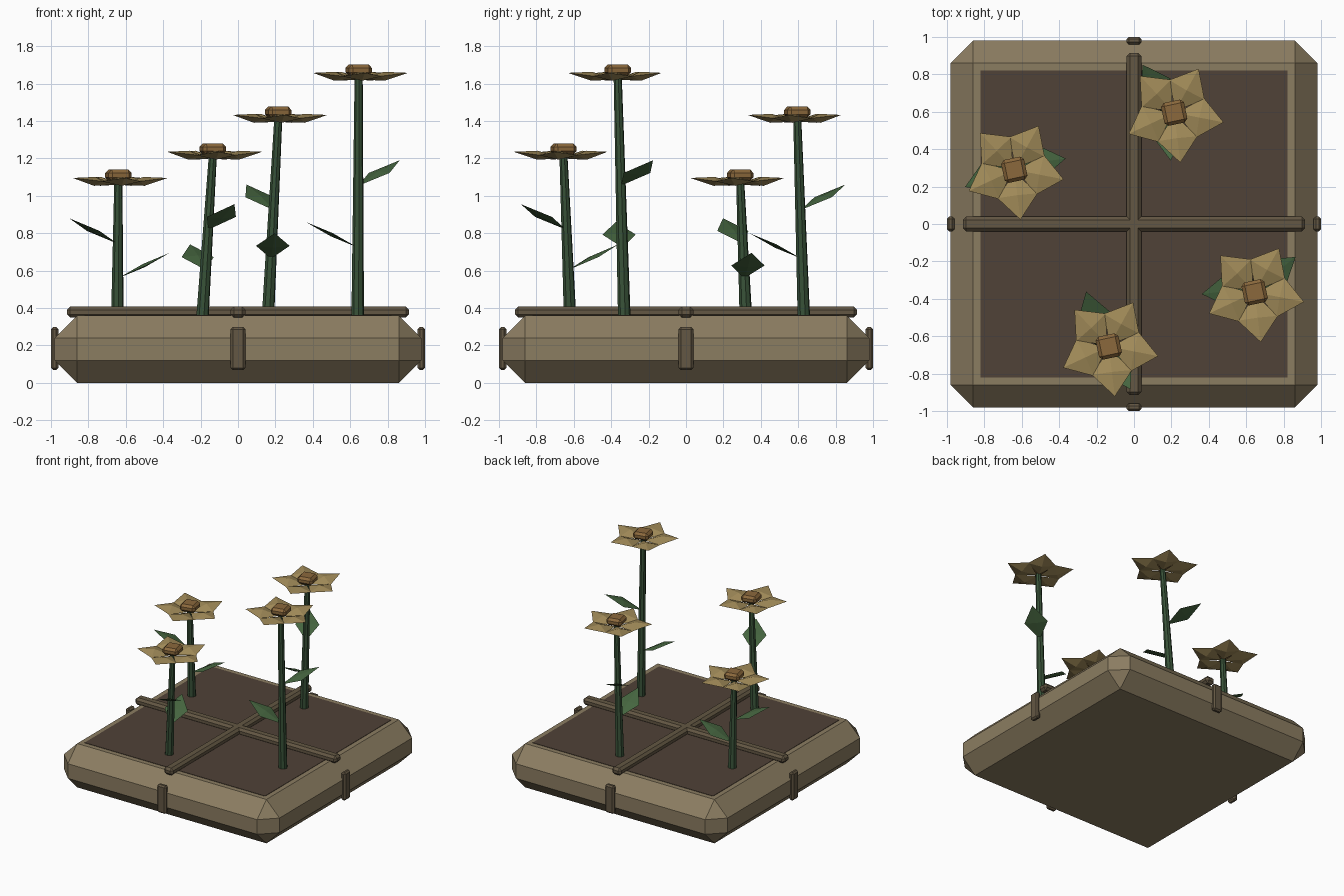
import bpy, bmesh
from math import radians, pi
from mathutils import Matrix, Vector

if "Cube" in bpy.data.objects:
    bpy.data.objects.remove(bpy.data.objects["Cube"])


def material(name, rgb):
    m = bpy.data.materials.new(name)
    m.diffuse_color = (*rgb, 1)
    m.use_nodes = True
    m.node_tree.nodes["Principled BSDF"].inputs["Base Color"].default_value = m.diffuse_color
    return m


WOOD = material("wood", (0.26, 0.205, 0.12))
TRIM = material("trim", (0.125, 0.095, 0.056))
SOIL = material("soil", (0.08, 0.054, 0.038))
STEM = material("stem_green", (0.04, 0.085, 0.04))
LEAF = material("leaf_green", (0.06, 0.13, 0.05))
PETAL = material("petal", (0.36, 0.26, 0.10))
CORE = material("core", (0.26, 0.14, 0.045))


def finish(bm, name, mat):
    bmesh.ops.recalc_face_normals(bm, faces=bm.faces[:])
    me = bpy.data.meshes.new(name)
    bm.to_mesh(me)
    bm.free()
    me.materials.append(mat)
    ob = bpy.data.objects.new(name, me)
    bpy.context.collection.objects.link(ob)
    return ob


def box(name, mat, centre, size, bevel=0.0, turn=0.0):
    bm = bmesh.new()
    bmesh.ops.create_cube(bm, size=1, matrix=Matrix.Diagonal((*size, 1)))
    if bevel:
        bmesh.ops.bevel(bm, geom=bm.edges[:], offset=bevel, segments=1,
                        profile=0.5, affect='EDGES')
    bm.transform(Matrix.Translation(centre) @ Matrix.Rotation(turn, 4, 'Z'))
    return finish(bm, name, mat)


def add_octahedron(bm, matrix):
    verts = [bm.verts.new(matrix @ (Vector(axis) * s))
             for axis in ((1, 0, 0), (0, 1, 0), (0, 0, 1)) for s in (1, -1)]
    for x in verts[:2]:
        for y in verts[2:4]:
            for z in verts[4:]:
                bm.faces.new((x, y, z))


def blade(turn, reach, lift, tilt, size):
    # Flat diamond pointing outwards from the z axis
    return (Matrix.Rotation(turn, 4, 'Z') @ Matrix.Translation((reach, 0, lift))
            @ Matrix.Rotation(-tilt, 4, 'Y') @ Matrix.Diagonal((*size, 1)))


# Chamfered planter, soil, dividing rails and side clips
box("planter", WOOD, (0, 0, 0.18), (1.96, 1.96, 0.36), 0.12)
box("soil", SOIL, (0, 0, 0.333), (1.64, 1.64, 0.06))
box("rail_x", TRIM, (0, 0, 0.378), (1.83, 0.08, 0.06), 0.018)
box("rail_y", TRIM, (0, 0, 0.378), (0.08, 1.83, 0.06), 0.018)
for s in (-1, 1):
    box("clip_x", TRIM, (0.98 * s, 0, 0.183), (0.04, 0.08, 0.23), 0.012)
    box("clip_y", TRIM, (0, 0.98 * s, 0.183), (0.08, 0.04, 0.23), 0.012)


def flower(base, top, leaves):
    a, b = Vector((*base, 0.35)), Vector(top) - Vector((0, 0, 0.02))
    axis = b - a
    # Tapered stem
    bm = bmesh.new()
    bmesh.ops.create_cone(bm, cap_ends=True, segments=8, radius1=0.034,
                          radius2=0.022, depth=axis.length)
    bm.transform(Matrix.Translation((a + b) / 2)
                 @ axis.to_track_quat('Z', 'Y').to_matrix().to_4x4())
    finish(bm, "stem", STEM)
    # Rising leaves
    for angle, tip_z in leaves:
        z = tip_z - 0.135
        root = a + axis * ((z - a.z) / axis.z)
        bm = bmesh.new()
        add_octahedron(bm, Matrix.Translation(root) @ blade(
            radians(angle), 0.142, 0.067, radians(26), (0.155, 0.09, 0.01)))
        finish(bm, "leaf", LEAF)
    # Five petals and a blocky core
    bm = bmesh.new()
    for i in range(5):
        add_octahedron(bm, Matrix.Translation(top) @ blade(
            radians(61) + i * 2 * pi / 5, 0.14, -0.013, radians(8),
            (0.13, 0.108, 0.024)))
    finish(bm, "petals", PETAL)
    box("flower_core", CORE, Vector(top) + Vector((0, 0, 0.02)),
        (0.125, 0.125, 0.06), 0.018, radians(12))


flower((-0.645, 0.32), (-0.64, 0.29, 1.09), ((8, 0.695), (202, 0.88)))
flower((-0.19, -0.62), (-0.135, -0.655, 1.23), ((107, 0.74), (300, 0.955)))
flower((0.16, 0.63), (0.215, 0.595, 1.427), ((274, 0.80), (121, 1.06)))
flower((0.64, -0.33), (0.645, -0.365, 1.652), ((187, 0.86), (38, 1.19)))
